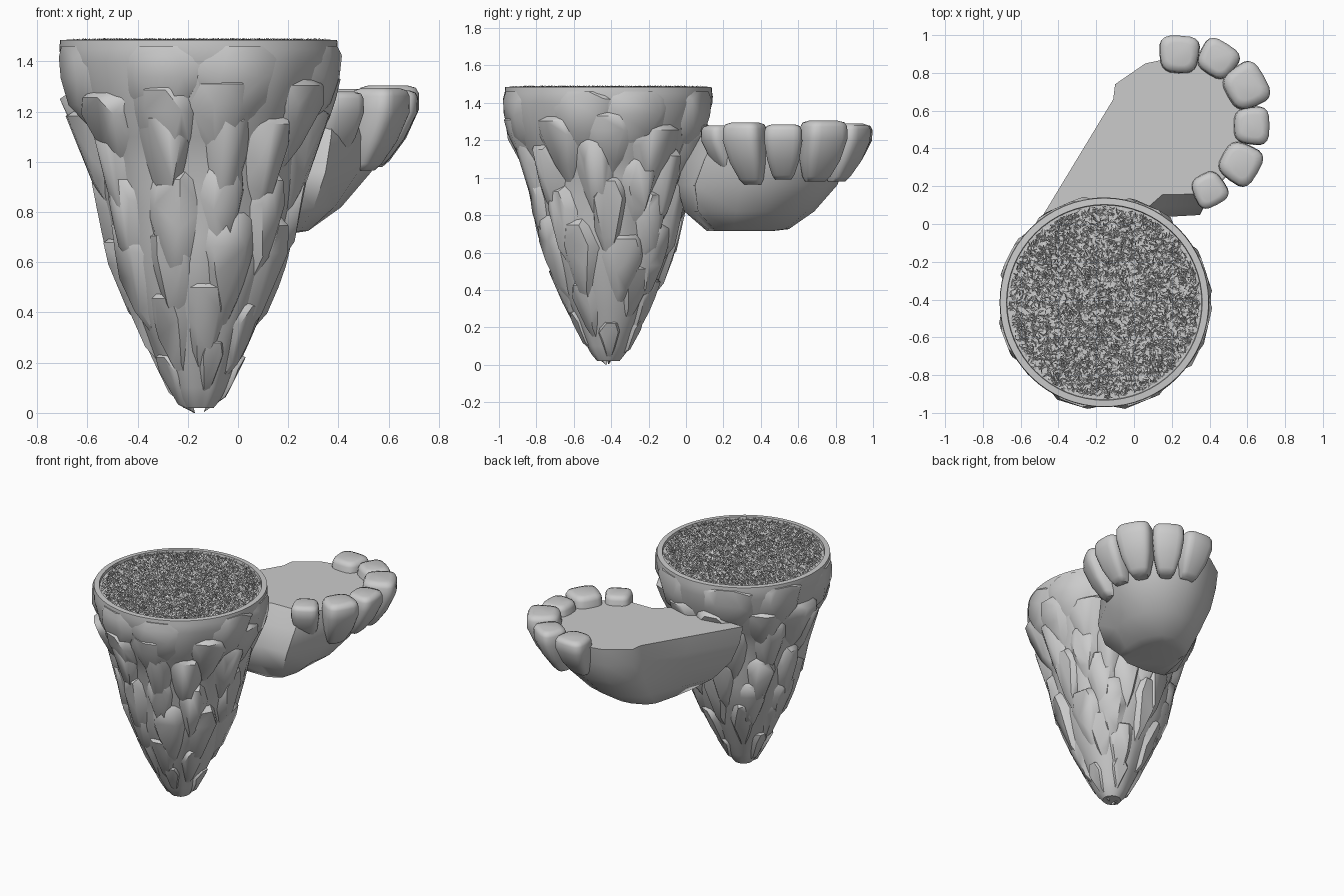
import bpy, bmesh, math, random
from mathutils import Vector, noise

if "Cube" in bpy.data.objects:
    bpy.data.objects.remove(bpy.data.objects["Cube"])

random.seed(4)
CX, CY = -0.157, -0.415

stone_mat = bpy.data.materials.new("stone grey")
stone_mat.diffuse_color = (0.6, 0.6, 0.6, 1)
stone_mat.use_nodes = True
stone_mat.node_tree.nodes["Principled BSDF"].inputs["Base Color"].default_value = stone_mat.diffuse_color


def make_object(name, bm, angle=None):
    bmesh.ops.recalc_face_normals(bm, faces=bm.faces[:])
    mesh = bpy.data.meshes.new(name)
    bm.to_mesh(mesh)
    bm.free()
    obj = bpy.data.objects.new(name, mesh)
    bpy.context.collection.objects.link(obj)
    mesh.materials.append(stone_mat)
    if angle:
        bpy.ops.object.select_all(action='DESELECT')
        obj.select_set(True)
        bpy.context.view_layer.objects.active = obj
        bpy.ops.object.shade_smooth_by_angle(angle=math.radians(angle))
    return obj


def loft(bm, rings):
    """Bridge equal-length closed rings and cap both ends."""
    vs = [[bm.verts.new(p) for p in ring] for ring in rings]
    n = len(vs[0])
    for a, b in zip(vs, vs[1:]):
        for i in range(n):
            j = (i + 1) % n
            bm.faces.new((a[i], a[j], b[j], b[i]))
    bm.faces.new(vs[0])
    bm.faces.new(vs[-1])


# Hanging rock: profile of (height, radius)
PROFILE = [(0, .03), (.03, .08), (.1, .12), (.2, .17), (.4, .265), (.6, .345),
           (.8, .385), (1.0, .425), (1.1, .46), (1.2, .52), (1.3, .552),
           (1.4, .565), (1.485, .552)]


def radius(z):
    z = max(0, min(1.485, z))
    for (z0, r0), (z1, r1) in zip(PROFILE, PROFILE[1:]):
        if z <= z1:
            return r0 + (r1 - r0) * (z - z0) / (z1 - z0)
    return PROFILE[-1][1]


def polar(t, r, z):
    return Vector((CX + r * math.cos(t), CY + r * math.sin(t), z))


# Rock core with a raised lip round the grass
SEG = 64
angles = [2 * math.pi * i / SEG for i in range(SEG)]


def core_radius(t, z):
    rough = noise.noise(Vector((math.cos(t) * 2, math.sin(t) * 2, z * 2.5)))
    fade = max(0, min(1, (1.46 - z) / 0.15))
    return radius(z) * (1 - fade * (0.05 - 0.05 * rough))


levels = [.02, .06, .1, .2, .3, .4, .5, .6, .7, .8, .9, 1.0, 1.1, 1.2, 1.3, 1.4, 1.45, 1.485]
rings = [[polar(t, core_radius(t, z), z) for t in angles] for z in levels]
for r, z in ((0.518, 1.487), (0.515, 1.467)):
    rings.append([polar(t, r, z) for t in angles])
bm = bmesh.new()
loft(bm, rings)
make_object("rock_core", bm, 40)


def shard(bm, t, z, w, h, bulge, top=1.45):
    """Faceted kite-shaped rock hugging the core, pointed at the bottom."""
    pts = []
    # outline rows: height, width, stand-off from the profile
    for v, ws, off in ((1, .45, -.05), (.8, .8, -.03), (.35, 1, -.03), (-.35, .75, -.03),
                       (-.8, .35, -.03), (-1, .1, -.03)):
        zz = max(0, min(top, z + v * h))
        for s in (-1, 1):
            a = t + s * ws * w * random.uniform(.8, 1.1) / max(.1, radius(z))
            pts.append(polar(a, max(.02, radius(zz) + off), zz))
    # front ridge facets
    for v, ws in ((.8, .3), (.4, .6), (0, .5), (-.5, .3)):
        zz = max(0.02, min(top, z + v * h))
        for s in (-1, 1):
            a = t + s * ws * w * random.uniform(.5, 1.1) / max(.1, radius(z))
            pts.append(polar(a, radius(zz) + bulge * random.uniform(.4, 1), zz))
    pts.append(polar(t, radius(z) * .7, min(top, z + h * .4)))
    verts = [bm.verts.new(p) for p in pts]
    res = bmesh.ops.convex_hull(bm, input=verts)
    junk = {g for g in res["geom_interior"] + res["geom_unused"]
            if isinstance(g, bmesh.types.BMVert)}
    bmesh.ops.delete(bm, geom=list(junk), context='VERTS')


# Rows of shards: height, number, half width, half height, bulge
bm = bmesh.new()
for z, n, w, h, bulge in ((.15, 5, .08, .14, .012), (.33, 7, .10, .21, .015),
                          (.55, 9, .115, .25, .02), (.76, 10, .12, .25, .025),
                          (.97, 11, .125, .22, .025), (1.13, 10, .15, .19, .02)):
    start = random.uniform(0, 6)
    for i in range(n):
        shard(bm, start + 2 * math.pi * (i + random.uniform(-.2, .2)) / n,
              z + random.uniform(-.05, .05), w * random.uniform(.8, 1.15),
              h * random.uniform(.8, 1.1), bulge)
make_object("rock_shards", bm, 42)

# Broad slabs forming the top band
bm = bmesh.new()
for i in range(8):
    shard(bm, 2 * math.pi * (i + random.uniform(-.15, .15)) / 8 + .4,
          1.33 + random.uniform(-.02, .03), random.uniform(.2, .27), .21, .012, 1.462)
make_object("rock_band_slabs", bm, 42)

# Short matted grass filling the rim
bm = bmesh.new()
count = 0
while count < 6000:
    x, y = random.uniform(-.51, .51), random.uniform(-.51, .51)
    if math.hypot(x, y) > 0.505:
        continue
    count += 1
    a = random.uniform(0, 2 * math.pi)
    d = Vector((math.cos(a), math.sin(a), 0))
    s = Vector((-d.y, d.x, 0)) * 0.005
    p = Vector((CX + x, CY + y, 1.470))
    tip = p + d * 0.03 + Vector((0, 0, random.uniform(.012, .024)))
    if math.hypot(tip.x - CX, tip.y - CY) > 0.515:
        tip = p - d * 0.03 + Vector((0, 0, .018))
    bm.faces.new([bm.verts.new(q) for q in (p - s, p + s, tip)])
make_object("grass", bm)

# Side basin: flat top outline tapering down to a small base
TOP = [(-.48, .05), (-.28, .38), (-.11, .66), (-.1, .74), (.06, .85), (.25, .89),
       (.43, .83), (.56, .7), (.61, .5), (.54, .3), (.38, .16), (.15, .155), (.03, .05)]
BASE = [(-.15, .13), (-.12, .3), (-.08, .45), (-.04, .5), (.05, .54), (.12, .55),
        (.2, .53), (.25, .46), (.28, .38), (.28, .25), (.25, .15), (.15, .12), (0, .1)]


def basin_ring(f, z, front=0):
    """Blend base to top; 'front' bulges the near wall forward."""
    return [(b[0] + (t[0] - b[0]) * f, b[1] + (t[1] - b[1]) * f - (front if i > 9 else 0), z)
            for i, (t, b) in enumerate(zip(TOP, BASE))]


bm = bmesh.new()
loft(bm, [basin_ring(-.25, .715), basin_ring(0, .725), basin_ring(.4, .82, .09),
          basin_ring(.76, .96, .11), basin_ring(.93, 1.1, .06), basin_ring(1, 1.22)])
make_object("basin", bm, 48)

# Rounded tooth-like stones around the basin rim: x, y, width, depth, bottom, top
STONES = [(.40, .18, .175, .18, 1.0, 1.28), (.565, .32, .215, .21, .965, 1.295),
          (.625, .52, .20, .19, .99, 1.285), (.595, .73, .235, .22, .98, 1.305),
          (.445, .875, .205, .19, .98, 1.29), (.24, .90, .21, .20, 1.0, 1.285)]
for i, (x, y, w, d, z0, z1) in enumerate(STONES):
    out = Vector((x - .22, y - .52, 0)).normalized()
    side = Vector((-out.y, out.x, 0))
    bm = bmesh.new()
    rows = []
    # each row: height fraction, scale, inward lean
    for h, s, lean in ((0, .42, .085), (.08, .58, .075), (.35, .84, .04),
                       (.7, 1.0, .005), (.9, .97, 0), (.97, .87, 0), (1, .6, 0)):
        c = Vector((x, y, z0 + (z1 - z0) * h)) - out * lean
        row = []
        for k in range(20):
            t = 2 * math.pi * k / 20
            u, v = math.cos(t), math.sin(t)
            u = math.copysign(abs(u) ** 0.6, u)  # squared-off oval
            v = math.copysign(abs(v) ** 0.6, v)
            # outer face wider than the inner one
            row.append(c + out * (u * d * s / 2) + side * (v * w * s / 2 * (1 + .1 * u)))
        rows.append(row)
    loft(bm, rows)
    make_object(f"rim_stone_{i + 1}", bm, 50)
